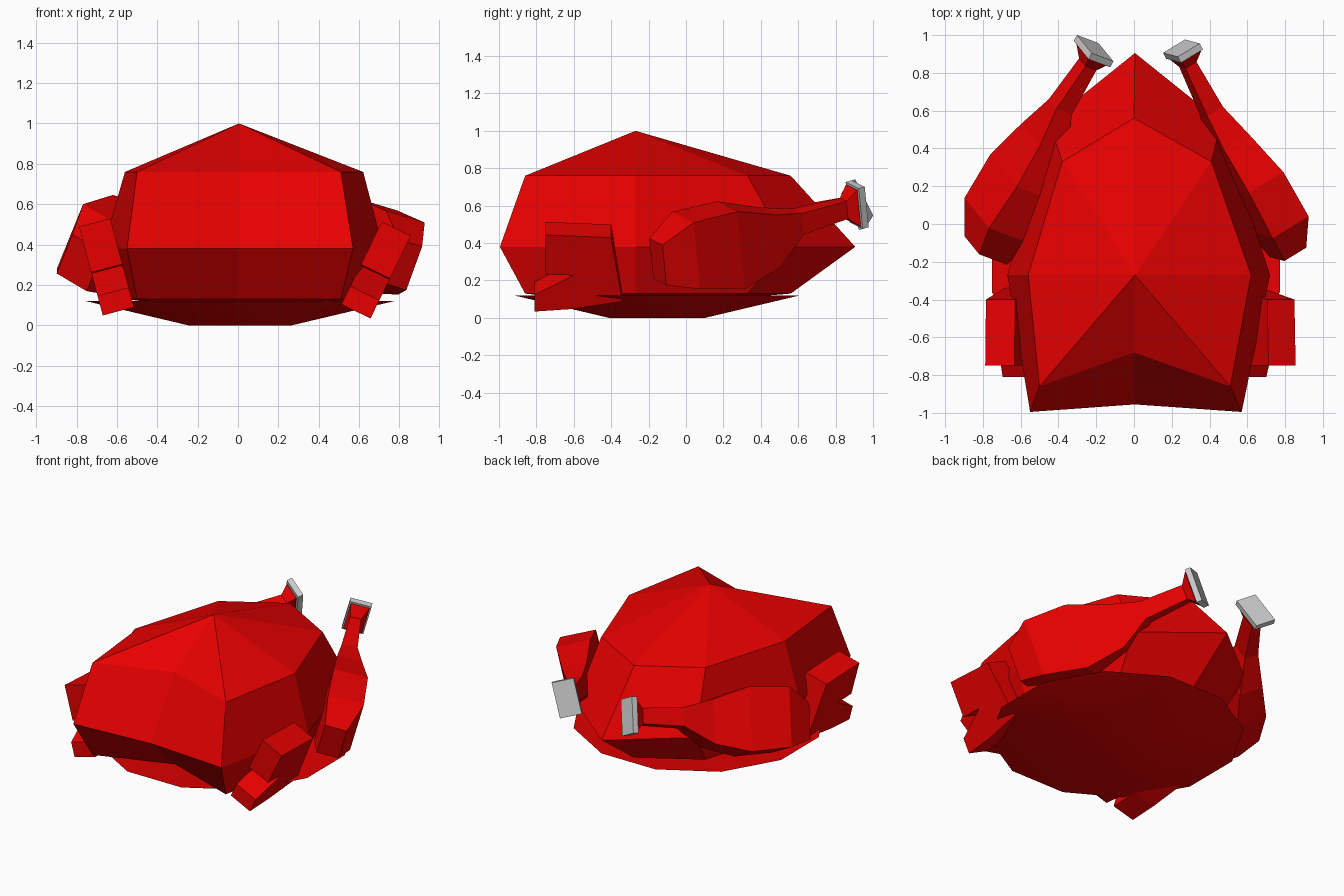
import bpy
from math import sin, cos, tau, radians
from mathutils import Vector

if "Cube" in bpy.data.objects:
    bpy.data.objects.remove(bpy.data.objects["Cube"])

red = bpy.data.materials.new("glazed_red")
red.diffuse_color = (0.8, 0.0, 0.0, 1)
red.use_nodes = True
red.node_tree.nodes["Principled BSDF"].inputs["Base Color"].default_value = red.diffuse_color


def make(name, verts, faces, mat=None):
    me = bpy.data.meshes.new(name)
    me.from_pydata([tuple(v) for v in verts], [], faces)
    ob = bpy.data.objects.new(name, me)
    bpy.context.collection.objects.link(ob)
    if mat:
        me.materials.append(mat)
    bpy.ops.object.select_all(action='DESELECT')
    bpy.context.view_layer.objects.active = ob
    ob.select_set(True)
    bpy.ops.object.mode_set(mode='EDIT')
    bpy.ops.mesh.select_all(action='SELECT')
    bpy.ops.mesh.normals_make_consistent(inside=False)
    bpy.ops.object.mode_set(mode='OBJECT')
    return ob


def loft(name, rings, mat=None, poles=None):
    """Bridge equal rings; close with flat caps or with two pole points."""
    n, m = len(rings[0]), len(rings)
    verts = [v for r in rings for v in r]
    faces = [(i * n + j, i * n + (j + 1) % n, (i + 1) * n + (j + 1) % n, (i + 1) * n + j)
             for i in range(m - 1) for j in range(n)]
    if poles:
        k, last = len(verts), (m - 1) * n
        verts += poles
        faces += [(k, (j + 1) % n, j) for j in range(n)]
        faces += [(k + 1, last + j, last + (j + 1) % n) for j in range(n)]
    else:
        faces += [tuple(range(n))[::-1], tuple(range((m - 1) * n, m * n))]
    return make(name, verts, faces, mat)


# Body: eight-sided faceted dome with a wide waist
upper = [(0, -.68), (.51, -.86), (.62, -.27), (.41, .33),
         (0, .56), (-.38, .33), (-.56, -.27), (-.50, -.86)]
waist = [(.005, -.955), (.57, -.995), (.72, -.27), (.46, .54),
         (.005, .905), (-.45, .54), (-.67, -.27), (-.55, -.995)]
loft("body", [[(x, y, z) for x, y in pts]
              for pts, z in ((upper, .13), (waist, .38), (upper, .76))],
     red, [(.005, -.27, .06), (.005, -.27, 1.0)])


# Plate: shallow twelve-sided dish, softly shaded
def disc(r, z):
    return [(.01 + r * cos(tau * (i + .5) / 12), -.155 + r * sin(tau * (i + .5) / 12), z)
            for i in range(12)]


loft("plate", [disc(.265, 0), disc(.79, .12), disc(.25, .05)], red)
bpy.ops.object.shade_smooth_by_angle(angle=radians(40))


# Legs: rectangular sections swept along the drumstick
def sections(stations, roll):
    pts = [Vector(s[:3]) for s in stations]
    axis = (pts[-1] - pts[0]).normalized()
    side = axis.cross((0, 0, 1)).normalized()
    up = side.cross(axis)
    a = radians(roll)
    u = up * cos(a) + side * sin(a)
    v = side * cos(a) - up * sin(a)
    rings = [[c + u * s[3] * i + v * s[4] * j
              for i, j in ((1, 1), (1, -1), (-1, -1), (-1, 1))]
             for c, s in zip(pts, stations)]
    return rings, axis


# each station: x, y, z, half height, half thickness
legs = {
    "right": (15, [(.815, -.15, .30, .115, .07), (.765, .00, .36, .19, .115),
                   (.625, .24, .39, .22, .11), (.49, .45, .43, .15, .08),
                   (.41, .60, .515, .06, .05), (.285, .845, .585, .05, .035),
                   (.27, .895, .60, .105, .06)]),
    "left": (30, [(-.785, -.14, .31, .115, .09), (-.73, .02, .38, .19, .125),
                  (-.60, .25, .42, .205, .11), (-.475, .45, .45, .14, .085),
                  (-.39, .62, .53, .06, .05), (-.245, .845, .585, .05, .035),
                  (-.225, .895, .60, .09, .06)]),
}
for name, (roll, stations) in legs.items():
    rings, axis = sections(stations, roll)
    loft(name + "_leg", rings, red)
    # Grey end block across the ankle
    end = Vector(stations[-1][:3])
    block = [tuple(end + axis * d) + (.115, .07) for d in (.005, .042)]
    loft(name + "_leg_end", sections(block, roll)[0])

# Wings: folded notched slabs leaning against the body
outline = [(-.75, .465), (-.40, .45), (-.34, .07), (-.61, .025), (-.81, .01),
           (-.81, .11), (-.60, .225), (-.75, .23)]
for name, sx, x0, lean in (("right_wing", 1, .58, 26), ("left_wing", -1, .59, 15)):
    c, s = cos(radians(lean)), sin(radians(lean))
    loft(name, [[(sx * (x0 + t * c + h * s), y, .06 + h * c - t * s) for y, h in outline]
                for t in (-.08, .08)], red)
